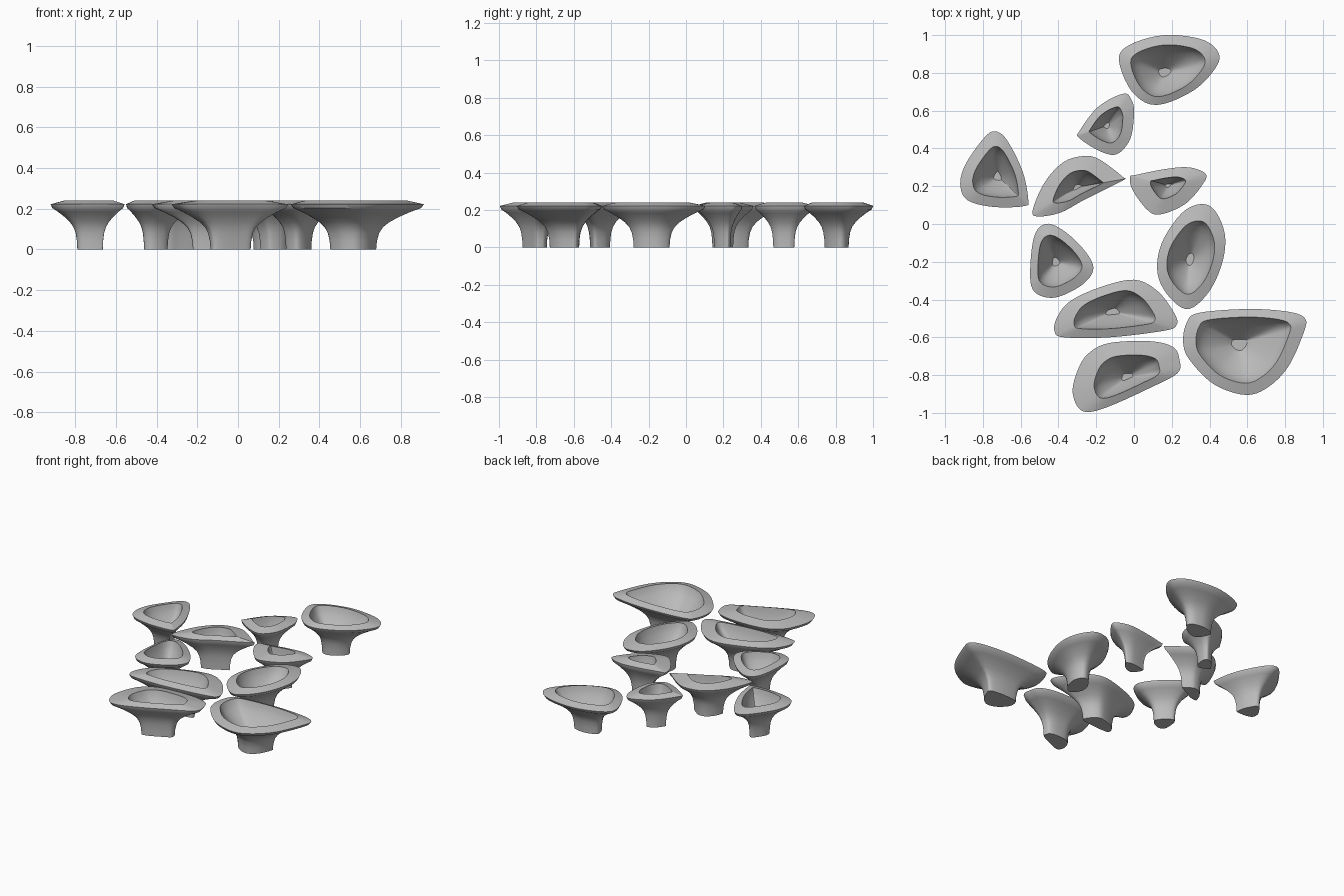
import bpy
import bmesh
import math
from mathutils import Vector

default = bpy.data.objects.get("Cube")
if default:
    bpy.data.objects.remove(default, do_unlink=True)

# Single stone-like grey
grey = bpy.data.materials.new("plain_grey")
grey.use_nodes = True
colour = (0.5, 0.5, 0.5, 1)
grey.diffuse_color = colour
grey.node_tree.nodes["Principled BSDF"].inputs["Base Color"].default_value = colour

# Outer wall: (fraction of the outline, height), from the foot up to the lip
OUTER_WALL = [(.345, 0), (.355, .04), (.385, .08), (.44, .11), (.53, .135),
              (.66, .16), (.82, .185), (.96, .203), (1, .222)]
# Bowl: (fraction of the inner rim, height), from the rim down to the floor
BOWL = [(1, .24), (.95, .215), (.85, .185), (.7, .155), (.5, .12), (.32, .09), (.17, .065)]


def smooth_loop(points, steps=5):
    """Closed smooth curve passing through every point."""
    pts = [Vector(p) for p in points]
    count = len(pts)
    result = []
    for i in range(count):
        a, b, c, d = (pts[(i + k) % count] for k in (-1, 0, 1, 2))
        for s in range(steps):
            t = s / steps
            result.append(b + (c - a) * t / 2
                          + (a - b * 2.5 + c * 2 - d / 2) * t ** 2
                          + ((b - c) * 3 + d - a) * t ** 3 / 2)
    return result


def make_cup(name, centre, rim, outline):
    """Flared cup lofted from scaled copies of its outline."""
    centre = Vector(centre)
    loop = smooth_loop(outline)
    profile = OUTER_WALL + [(rim * f, z) for f, z in BOWL]
    bm = bmesh.new()
    rings = []
    for scale, z in profile:
        flat = [centre + (p - centre) * scale for p in loop]
        rings.append([bm.verts.new((p.x, p.y, z)) for p in flat])
    for low, high in zip(rings, rings[1:]):
        for i in range(len(loop)):
            bm.faces.new((low[i - 1], low[i], high[i], high[i - 1]))
    bm.faces.new(rings[0])
    bm.faces.new(rings[-1])
    bmesh.ops.recalc_face_normals(bm, faces=bm.faces)
    for face in bm.faces:
        face.smooth = True
    for edge in bm.edges:
        edge.smooth = edge.calc_face_angle(0) < math.radians(35)
    mesh = bpy.data.meshes.new(name)
    bm.to_mesh(mesh)
    bm.free()
    mesh.materials.append(grey)
    cup = bpy.data.objects.new(name, mesh)
    bpy.context.collection.objects.link(cup)


# Cups, from the back of the group to the front
make_cup("back_cup", (.16, .8), .74, [
    (-.08, .87), (-.02, .95), (.16, 1), (.35, .98), (.44, .92),
    (.44, .84), (.32, .71), (.12, .63), (-.01, .7)])

make_cup("small_back_cup", (-.145, .52), .59, [
    (-.055, .69), (-.01, .65), (0, .58), (-.02, .45), (-.09, .37),
    (-.18, .385), (-.29, .455), (-.29, .49), (-.19, .62)])

make_cup("triangular_cup", (-.72, .25), .67, [
    (-.73, .49), (-.67, .44), (-.59, .28), (-.56, .13), (-.58, .095),
    (-.74, .09), (-.88, .125), (-.92, .21), (-.89, .32), (-.79, .46)])

make_cup("narrow_right_cup", (-.3, .195), .54, [
    (-.535, .08), (-.515, .04), (-.39, .06), (-.26, .13), (-.06, .23),
    (-.06, .25), (-.18, .34), (-.26, .36), (-.37, .33), (-.47, .225)])

make_cup("narrow_left_cup", (.18, .205), .46, [
    (-.02, .25), (.01, .26), (.16, .29), (.29, .3), (.38, .265),
    (.36, .205), (.27, .105), (.135, .05), (.065, .08), (-.01, .185)])

make_cup("oval_left_cup", (.295, -.19), .7, [
    (.35, .105), (.425, .075), (.48, -.05), (.47, -.195), (.4, -.355),
    (.29, -.45), (.19, -.39), (.125, -.265), (.145, -.105), (.25, .055)])

make_cup("oval_right_cup", (-.415, -.2), .7, [
    (-.47, 0), (-.38, -.03), (-.27, -.13), (-.215, -.23), (-.26, -.31),
    (-.37, -.375), (-.455, -.39), (-.53, -.355), (-.55, -.265), (-.53, -.07)])

make_cup("wide_middle_cup", (-.115, -.465), .66, [
    (-.41, -.5), (-.42, -.57), (-.37, -.6), (-.13, -.6), (.16, -.565), (.225, -.535),
    (.215, -.475), (.125, -.355), (0, -.295), (-.18, -.335), (-.34, -.41)])

make_cup("front_cup", (-.035, -.81), .61, [
    (-.235, -.68), (-.13, -.63), (.08, -.62), (.205, -.65), (.24, -.715), (.23, -.79),
    (.08, -.87), (-.13, -.965), (-.245, -.995), (-.3, -.965), (-.325, -.875), (-.29, -.755)])

make_cup("large_front_cup", (.555, -.635), .77, [
    (.345, -.47), (.61, -.45), (.82, -.465), (.905, -.5), (.9, -.57), (.82, -.75),
    (.715, -.86), (.595, -.905), (.425, -.85), (.295, -.72), (.26, -.625), (.28, -.52)])
